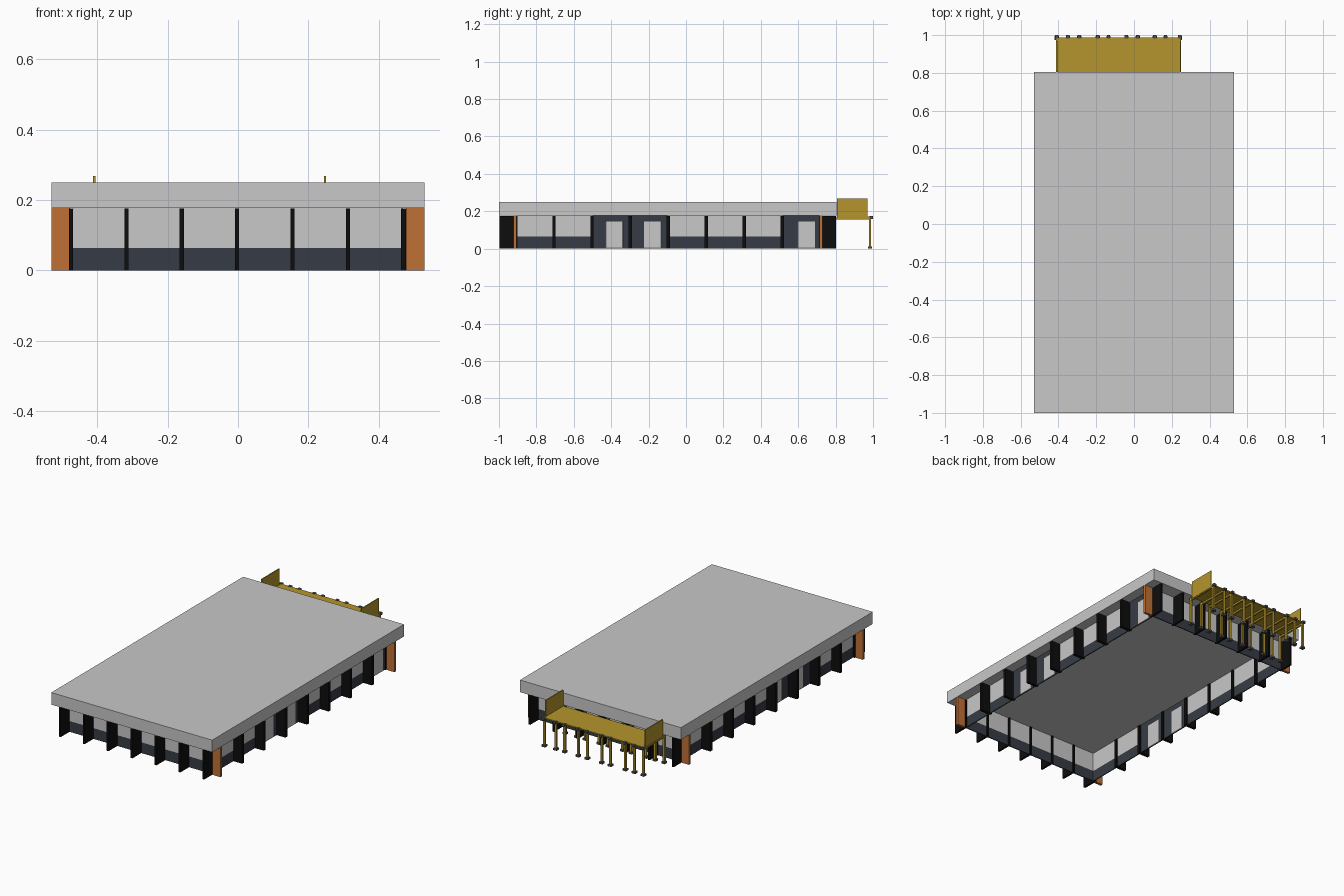
import bpy, bmesh
from mathutils import Vector

if "Cube" in bpy.data.objects:
    bpy.data.objects.remove(bpy.data.objects["Cube"])


def mat(name, c):
    m = bpy.data.materials.new(name)
    m.diffuse_color = (*c, 1)
    m.use_nodes = True
    m.node_tree.nodes["Principled BSDF"].inputs["Base Color"].default_value = m.diffuse_color
    return m


LIGHT = mat("light_grey", (0.58, 0.58, 0.58))
DARK = mat("slate", (0.037, 0.044, 0.058))
BLACK = mat("black", (0.004, 0.004, 0.004))
ORANGE = mat("orange", (0.52, 0.16, 0.035))
YELLOW = mat("ochre_yellow", (0.46, 0.30, 0.026))
STEEL = mat("foot_grey", (0.08, 0.08, 0.09))


def boxes(name, m, items):
    """One object from boxes given as (x0, x1, y0, y1, z0, z1)."""
    bm = bmesh.new()
    for x0, x1, y0, y1, z0, z1 in items:
        r = bmesh.ops.create_cube(bm, size=1)
        for v in r["verts"]:
            v.co = Vector(((x0 + x1) / 2 + v.co.x * (x1 - x0),
                           (y0 + y1) / 2 + v.co.y * (y1 - y0),
                           (z0 + z1) / 2 + v.co.z * (z1 - z0)))
    me = bpy.data.meshes.new(name)
    bm.to_mesh(me)
    bm.free()
    me.materials.append(m)
    ob = bpy.data.objects.new(name, me)
    bpy.context.collection.objects.link(ob)
    return ob


WX, WF, WB, T = 0.47, -0.915, 0.725, 0.006   # wall planes and thickness
TOP, SILL = 0.178, 0.064

# roof slab
boxes("roof", LIGHT, [(-0.53, 0.53, -1, 0.805, TOP, 0.25)])


# front and back walls, upper light panel and dark base
def end_walls(z0, z1):
    return [(-WX, WX, WF, WF + T, z0, z1), (-WX, WX, WB - T, WB, z0, z1)]


boxes("end_wall_panels", LIGHT, end_walls(SILL, TOP))
boxes("end_wall_base", DARK, end_walls(0, SILL))


# side walls: light bays, dark door bays and a dark base
def side(sx, y0, y1, z0, z1, t=T, out=0.0):
    a, b = sx * (WX + out), sx * (WX - t)
    return (min(a, b), max(a, b), y0, y1, z0, z1)


for label, sx in (("right", 1), ("left", -1)):
    door_bays = [(-0.5, -0.1)]
    light_bays = [(WF, -0.5)]
    doors = [(-0.43, -0.337), (-0.225, -0.132)]
    if sx > 0:
        door_bays.append((0.515, WB))
        light_bays.append((-0.1, 0.515))
        doors.append((0.597, 0.69))
    else:
        light_bays.append((-0.1, WB))
    boxes(label + "_wall_panels", LIGHT, [side(sx, a, b, SILL, TOP) for a, b in light_bays])
    boxes(label + "_wall_base", DARK, [side(sx, a, b, 0, SILL) for a, b in light_bays])
    boxes(label + "_door_bays", DARK, [side(sx, a, b, 0, TOP) for a, b in door_bays])
    d = boxes(label + "_doors", LIGHT,
              [side(sx, a, b, 0.001, 0.146, T + 0.002, 0.002) for a, b in doors])
    # softened door corners
    bv = d.modifiers.new("corners", "BEVEL")
    bv.width, bv.segments = 0.0015, 1

# black fins on the front and back walls
fin_x = [-0.475 + i * 0.1575 for i in range(7)]
boxes("end_fins", BLACK,
      [(x - 0.006, x + 0.006, a, b, 0, TOP - 0.002)
       for x in fin_x for a, b in ((-0.998, WF + 0.014), (WB - 0.014, 0.803))])

# black fins on the side walls
fin_y = [-0.706 + i * 0.2035 for i in range(7)]
boxes("side_fins", BLACK,
      [side(s, y - 0.009, y + 0.009, 0, TOP - 0.002, 0.014, 0.058)
       for s in (1, -1) for y in fin_y])

# orange corner fins
boxes("corner_fins", ORANGE,
      [side(s, y - 0.008, y + 0.008, 0, TOP - 0.001, -0.008, 0.06)
       for s in (1, -1) for y in (-0.915, 0.722)])

# rear canopy: deck, end panels, beams
X0, X1 = -0.412, 0.25
boxes("canopy_deck", YELLOW, [(X0, X1, 0.806, 0.988, 0.165, 0.172)])
boxes("canopy_end_panels", YELLOW,
      [(X0, X0 + 0.006, 0.806, 0.97, 0.16, 0.268), (X1 - 0.006, X1, 0.806, 0.97, 0.16, 0.268)])
post_x = [-0.409, -0.35, -0.29, -0.192, -0.135, -0.04, 0.02, 0.11, 0.167, 0.243]
boxes("canopy_beams", YELLOW,
      [(x - 0.005, x + 0.005, 0.785, 0.988, 0.155, 0.166) for x in post_x])

# canopy posts with feet
posts = [(x, y) for x in post_x for y in (0.984, 0.789)]
boxes("canopy_posts", YELLOW,
      [(x - 0.006, x + 0.006, y - 0.006, y + 0.006, 0.01, 0.17) for x, y in posts])
boxes("post_feet", STEEL,
      [(x - 0.011, x + 0.011, y - 0.011, y + 0.011, 0, 0.012) for x, y in posts])
# small bracket caps at the outer post tops
boxes("post_caps", STEEL,
      [(x - 0.009, x + 0.009, 0.982, 1.0, 0.16, 0.174) for x in post_x])
